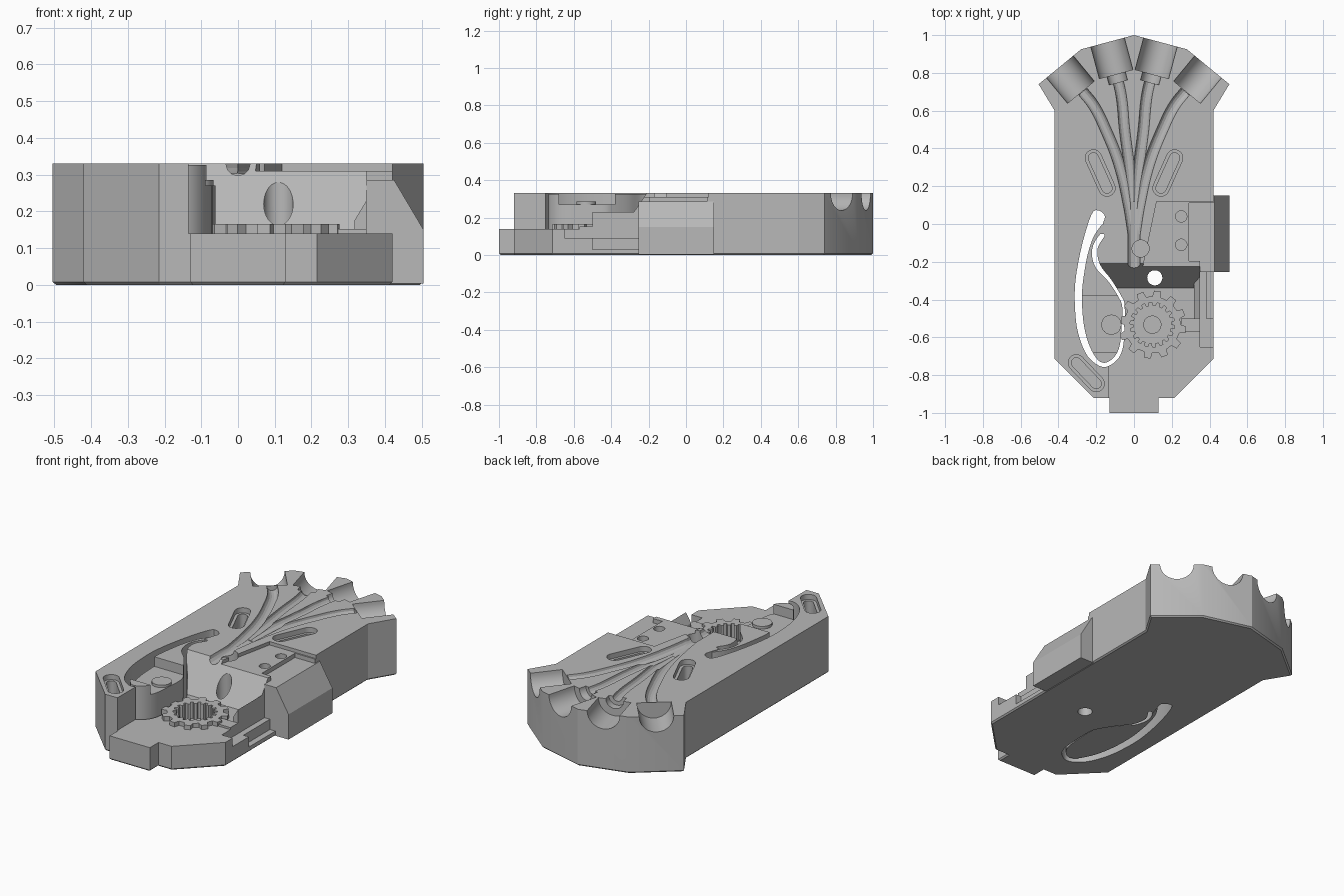
import bpy, bmesh, math
from mathutils import Vector

if "Cube" in bpy.data.objects:
    bpy.data.objects.remove(bpy.data.objects["Cube"])

grey = bpy.data.materials.new("plain grey")
grey.use_nodes = True
grey.diffuse_color = (0.48, 0.48, 0.48, 1)
grey.node_tree.nodes["Principled BSDF"].inputs["Base Color"].default_value = (0.48, 0.48, 0.48, 1)

TOP = 0.33    # deck height
LOW = 0.14    # front shelf height


def finish(name, bm):
    bmesh.ops.recalc_face_normals(bm, faces=bm.faces)
    mesh = bpy.data.meshes.new(name)
    bm.to_mesh(mesh)
    bm.free()
    mesh.materials.append(grey)
    ob = bpy.data.objects.new(name, mesh)
    bpy.context.collection.objects.link(ob)
    return ob


def prism(name, pts, lo, hi, axis="z", chamfer=0):
    """Extrude a 2D outline along an axis."""
    place = {"z": lambda a, b, h: (a, b, h), "x": lambda a, b, h: (h, a, b),
             "y": lambda a, b, h: (a, h, b)}[axis]
    bm = bmesh.new()
    face = bm.faces.new([bm.verts.new(place(a, b, lo)) for a, b in pts])
    rim = list(face.edges)
    ext = bmesh.ops.extrude_face_region(bm, geom=[face], use_keep_orig=True)
    shift = Vector(place(0, 0, hi - lo))
    for v in ext["geom"]:
        if isinstance(v, bmesh.types.BMVert):
            v.co += shift
    if chamfer:
        bmesh.ops.recalc_face_normals(bm, faces=bm.faces)
        bmesh.ops.bevel(bm, geom=rim, offset=chamfer, segments=1, affect="EDGES")
    return finish(name, bm)


def box(name, x0, x1, y0, y1, z0, z1):
    return prism(name, [(x0, y0), (x1, y0), (x1, y1), (x0, y1)], z0, z1)


def rod(name, start, end, r, sides=40):
    start, end = Vector(start), Vector(end)
    d = end - start
    bm = bmesh.new()
    bmesh.ops.create_cone(bm, cap_ends=True, segments=sides, radius1=r, radius2=r, depth=d.length)
    turn = d.to_track_quat("Z", "Y")
    for v in bm.verts:
        v.co = turn @ v.co + (start + end) / 2
    return finish(name, bm)


def post(name, x, y, r, z0, z1):
    return rod(name, (x, y, z0), (x, y, z1), r)


def capsule(name, p, q, r, z0, z1):
    p, q = Vector(p), Vector(q)
    base = math.atan2(q.y - p.y, q.x - p.x)
    pts = []
    for c, a0 in ((q, base - math.pi / 2), (p, base + math.pi / 2)):
        for i in range(13):
            a = a0 + math.pi * i / 12
            pts.append((c.x + r * math.cos(a), c.y + r * math.sin(a)))
    return prism(name, pts, z0, z1)


def tube(name, path, r):
    """Swept round rod through a few points."""
    cu = bpy.data.curves.new(name, "CURVE")
    cu.dimensions = "3D"
    cu.bevel_depth, cu.bevel_resolution, cu.use_fill_caps = r, 5, True
    cu.resolution_u = 8
    sp = cu.splines.new("BEZIER")
    sp.bezier_points.add(len(path) - 1)
    for bp, (x, y) in zip(sp.bezier_points, path):
        bp.co = (x, y, TOP)
        bp.handle_left_type = bp.handle_right_type = "AUTO"
    tmp = bpy.data.objects.new(name, cu)
    bpy.context.collection.objects.link(tmp)
    bpy.context.view_layer.update()
    mesh = bpy.data.meshes.new_from_object(tmp.evaluated_get(bpy.context.evaluated_depsgraph_get()))
    bpy.data.objects.remove(tmp)
    bm = bmesh.new()
    bm.from_mesh(mesh)
    bmesh.ops.remove_doubles(bm, verts=bm.verts, dist=1e-5)
    return finish(name, bm)


def smooth_loop(pts, steps=4):
    """Rounded closed outline through the points."""
    out, n = [], len(pts)
    for i in range(n):
        a, b, c, d = (Vector(pts[(i + k) % n]) for k in (-1, 0, 1, 2))
        for s in range(steps):
            t = s / steps
            v = b + (c - a) * t / 2 + (a - 2.5 * b + 2 * c - d / 2) * t**2 + (1.5 * (b - c) + (d - a) / 2) * t**3
            out.append((v.x, v.y))
    return out


def cut(ob, *cutters):
    for c in cutters:
        m = ob.modifiers.new("cut", "BOOLEAN")
        m.operation, m.solver, m.object = "DIFFERENCE", "EXACT", c
        bpy.context.view_layer.objects.active = ob
        bpy.ops.object.modifier_apply(modifier=m.name)
        bpy.data.objects.remove(c)


def gear_outline(x, y, teeth, r0, r1):
    pts = []
    for i in range(teeth):
        for r, f in ((r0, 0), (r0, 0.42), (r1, 0.52), (r1, 0.9)):
            a = 2 * math.pi * (i + f) / teeth
            pts.append((x + r * math.cos(a), y + r * math.sin(a)))
    return pts


# main body
half = [(0.28, 0.925), (0.505, 0.74), (0.42, 0.6), (0.42, -0.715), (0.215, -0.92), (0.13, -0.92), (0.13, -1)]
body = prism("main_body", [(0, 1)] + half + [(-x, y) for x, y in reversed(half)], 0, TOP, chamfer=0.008)

# lowered front shelf with ramp up to the deck
ramp = [(-0.34, LOW), (-0.21, TOP), (-0.21, 0.5)]
cut(body, prism("shelf_cut", [(-1.1, LOW)] + ramp + [(-1.1, 0.5)], -0.135, 0.7, "x"),
    prism("ramp_cut", ramp + [(-0.34, 0.5)], -0.2, 0.0, "x"))

# through opening around the spring lever
pocket = [(-0.155, 0.045), (-0.19, 0.072), (-0.225, 0.05), (-0.275, -0.11), (-0.31, -0.3), (-0.312, -0.45),
          (-0.295, -0.58), (-0.245, -0.7), (-0.165, -0.757), (-0.095, -0.725), (-0.06, -0.66), (-0.05, -0.55),
          (-0.05, -0.43), (-0.065, -0.385), (-0.12, -0.295), (-0.18, -0.215), (-0.193, -0.13), (-0.155, -0.06),
          (-0.18, -0.05), (-0.165, 0.0)]
cut(body, prism("lever_opening", smooth_loop(pocket), -0.1, 0.5))

# screw holes with counterbores underneath
for x, y in ((-0.3, 0.545), (0.29, 0.545), (0.11, -0.285), (0.18, -0.785)):
    cut(body, post("hole", x, y, 0.04, -0.1, 0.5), post("counterbore", x, y, 0.075, -0.1, 0.07))

# stepped slots in the deck
for p, q in (((-0.215, 0.35), (-0.143, 0.19)), ((0.215, 0.35), (0.143, 0.19)), ((-0.305, -0.735), (-0.2, -0.845))):
    cut(body, capsule("slot", p, q, 0.043, TOP - 0.03, 0.5), capsule("slot_core", p, q, 0.027, TOP - 0.12, 0.5))

# four fan-shaped sockets and the channels that merge
for s in (-1, 1):
    for mid, ang in (((0.14, 0.9625), 15), ((0.3925, 0.8325), 39.5)):
        d = Vector((s * math.sin(math.radians(ang)), math.cos(math.radians(ang)), 0))
        m = Vector((s * mid[0], mid[1], TOP))
        cut(body, rod("socket", m - d * 0.175, m + d * 0.1, 0.092),
            rod("collar", m - d * 0.22, m - d * 0.1, 0.05))
    outer = [(0.27, 0.7), (0.215, 0.63), (0.15, 0.5), (0.08, 0.32), (0.028, 0.1), (0.004, -0.05)]
    inner = [(0.09, 0.78), (0.068, 0.68), (0.05, 0.5), (0.025, 0.3), (0.006, 0.05)]
    cut(body, tube("outer_channel", [(s * x, y) for x, y in outer], 0.029 + s * 0.0004),
        tube("inner_channel", [(s * x, y) for x, y in inner], 0.028 + s * 0.0004))
cut(body, rod("merged_channel", (0, 0.12, TOP), (0, -0.3, TOP), 0.033, 12),
    post("drop_hole", 0.035, -0.13, 0.045, TOP - 0.08, 0.5))

# shallow seat with two screw holes beside the channel
cut(body, prism("seat_cut", [(0.12, 0.12), (0.7, 0.12), (0.7, -0.26), (0.04, -0.26)], TOP - 0.02, 0.5),
    box("seat_step", 0.29, 0.7, -0.195, 0.112, 0.285, 0.5),
    box("seat_corner", 0.35, 0.7, -0.3, 0.1, 0.283, 0.5),
    post("pin_a", 0.25, 0.04, 0.03, 0.2, 0.5), post("pin_b", 0.25, -0.11, 0.03, 0.2, 0.5))

# side channel along the right of the shelf
cut(body, box("side_step", 0.35, 0.7, -0.65, -0.25, 0.09, 0.5),
    box("side_groove", 0.385, 0.7, -0.5, -0.25, 0.03, 0.5))

# gear ring over a toothed well
GX, GY = 0.097, -0.533
gear = prism("gear_ring", gear_outline(GX, GY, 12, 0.15, 0.18), LOW - 0.01, 0.165)
for part in (body, gear):
    cut(part, prism("toothed_well", gear_outline(GX, GY, 18, 0.1, 0.118), 0.07, 0.5))
hub = post("gear_hub", GX, GY, 0.048, 0.06, 0.085)
cut(hub, post("hub_bore", GX, GY, 0.03, 0.072, 0.3))

# spring lever
arm = [(-0.14, 0.0), (-0.17, -0.005), (-0.215, -0.07), (-0.245, -0.16), (-0.262, -0.25), (-0.275, -0.36),
       (-0.27, -0.5), (-0.245, -0.62), (-0.2, -0.71), (-0.155, -0.735), (-0.105, -0.705), (-0.075, -0.64),
       (-0.065, -0.53), (-0.062, -0.44), (-0.08, -0.39), (-0.135, -0.305), (-0.2, -0.235), (-0.222, -0.17),
       (-0.215, -0.11), (-0.18, -0.055), (-0.14, -0.03)]
lever = prism("spring_lever", smooth_loop(arm), 0.01, TOP - 0.004)
cut(lever, box("platform_cut", -0.5, 0.2, -0.68, -0.38, 0.27, 0.5),
    post("gear_clearance", GX, GY, 0.19, LOW, 0.21))
boss = post("lever_boss", -0.12, GY, 0.053, 0.2, 0.285)
for part in (lever, boss):
    cut(part, post("boss_bore", -0.12, GY, 0.033, 0.16, 0.5))

# chamfered side cover and the small guide rib
cover = prism("side_cover", [(0.35, 0.003), (0.505, 0.003), (0.505, 0.15), (0.425, 0.285), (0.35, 0.285)],
              -0.255, 0.15, "y")
rib = prism("guide_rib", [(0.317, 0.1), (0.35, 0.1), (0.35, 0.23), (0.317, 0.175)], -0.5, -0.25, "y")
foot = box("guide_foot", 0.25, 0.35, -0.57, -0.5, 0.1, LOW + 0.012)

bpy.ops.object.select_all(action="DESELECT")
for ob in (body, gear, hub, lever, boss, cover, rib, foot):
    ob.select_set(True)
bpy.context.view_layer.objects.active = body
bpy.ops.object.shade_smooth_by_angle(angle=math.radians(25))
